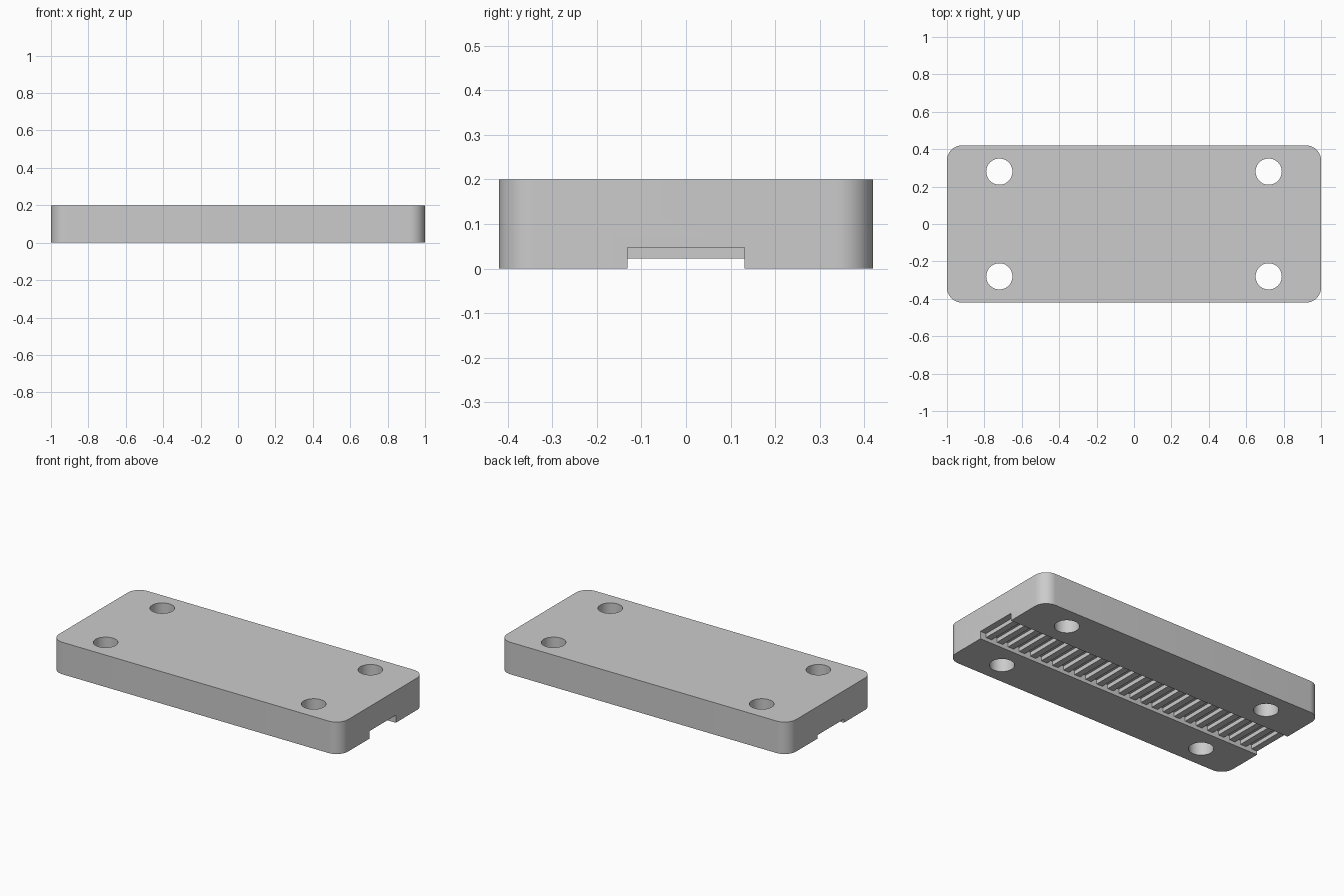
import bpy, bmesh
from math import radians, cos, sin, pi

cube = bpy.data.objects.get("Cube")
if cube:
    bpy.data.objects.remove(cube, do_unlink=True)

LENGTH, WIDTH, HEIGHT, CORNER = 2.0, 0.84, 0.2, 0.08
CHANNEL_W, CHANNEL_Z, RIB_Z = 0.262, 0.047, 0.022
PITCH, RIB_W, HOLE_R = 0.08, 0.04, 0.07

grey = bpy.data.materials.new("plate grey")
grey.use_nodes = True
color = (0.6, 0.6, 0.6, 1)
grey.diffuse_color = color
grey.node_tree.nodes["Principled BSDF"].inputs["Base Color"].default_value = color


def prism(name, outline, z0, z1):
    """Extrude a flat outline upward into a solid."""
    bm = bmesh.new()
    face = bm.faces.new([bm.verts.new((x, y, z0)) for x, y in outline])
    top = bmesh.ops.extrude_face_region(bm, geom=[face])["geom"]
    bmesh.ops.translate(bm, verts=[v for v in top if isinstance(v, bmesh.types.BMVert)],
                        vec=(0, 0, z1 - z0))
    bmesh.ops.recalc_face_normals(bm, faces=bm.faces)
    mesh = bpy.data.meshes.new(name)
    bm.to_mesh(mesh)
    bm.free()
    mesh.materials.append(grey)
    obj = bpy.data.objects.new(name, mesh)
    bpy.context.collection.objects.link(obj)
    return obj


def arc(cx, cy, r, start, end, steps):
    return [(cx + r * cos(start + (end - start) * i / steps),
             cy + r * sin(start + (end - start) * i / steps)) for i in range(steps + 1)]


def cut(target, cutter):
    mod = target.modifiers.new("cut", 'BOOLEAN')
    mod.operation = 'DIFFERENCE'
    mod.solver = 'EXACT'
    mod.object = cutter
    bpy.context.view_layer.objects.active = target
    bpy.ops.object.modifier_apply(modifier=mod.name)
    bpy.data.objects.remove(cutter, do_unlink=True)


# Plate with rounded vertical corners
outline = []
for k, (sx, sy) in enumerate([(1, 1), (-1, 1), (-1, -1), (1, -1)]):
    outline += arc(sx * (LENGTH / 2 - CORNER), sy * (WIDTH / 2 - CORNER), CORNER,
                   k * pi / 2, (k + 1) * pi / 2, 12)
plate = prism("clamp_plate", outline, 0, HEIGHT)

# Bolt holes
for sx in (-1, 1):
    for sy in (-1, 1):
        ring = arc(sx * 0.72, sy * 0.28, HOLE_R, 0, 2 * pi, 48)[:-1]
        cut(plate, prism("hole_cutter", ring, -0.1, HEIGHT + 0.1))


def box(name, x0, x1, w, z0, z1):
    return prism(name, [(x0, -w / 2), (x1, -w / 2), (x1, w / 2), (x0, w / 2)], z0, z1)


# Shallow belt channel, then deeper grooves that leave ribs between them
cut(plate, box("channel_cutter", -1.1, 1.1, CHANNEL_W, -0.1, RIB_Z))
for i in range(round(LENGTH / PITCH)):
    x1 = LENGTH / 2 - i * PITCH
    x0 = x1 - (PITCH - RIB_W)
    cut(plate, box("groove_cutter", x0, x1 + (0.1 if i == 0 else 0),
                   CHANNEL_W, -0.05, CHANNEL_Z))

# Smooth rounded walls, sharp edges
bpy.ops.object.select_all(action='DESELECT')
plate.select_set(True)
bpy.context.view_layer.objects.active = plate
bpy.ops.object.shade_smooth_by_angle(angle=radians(30))
